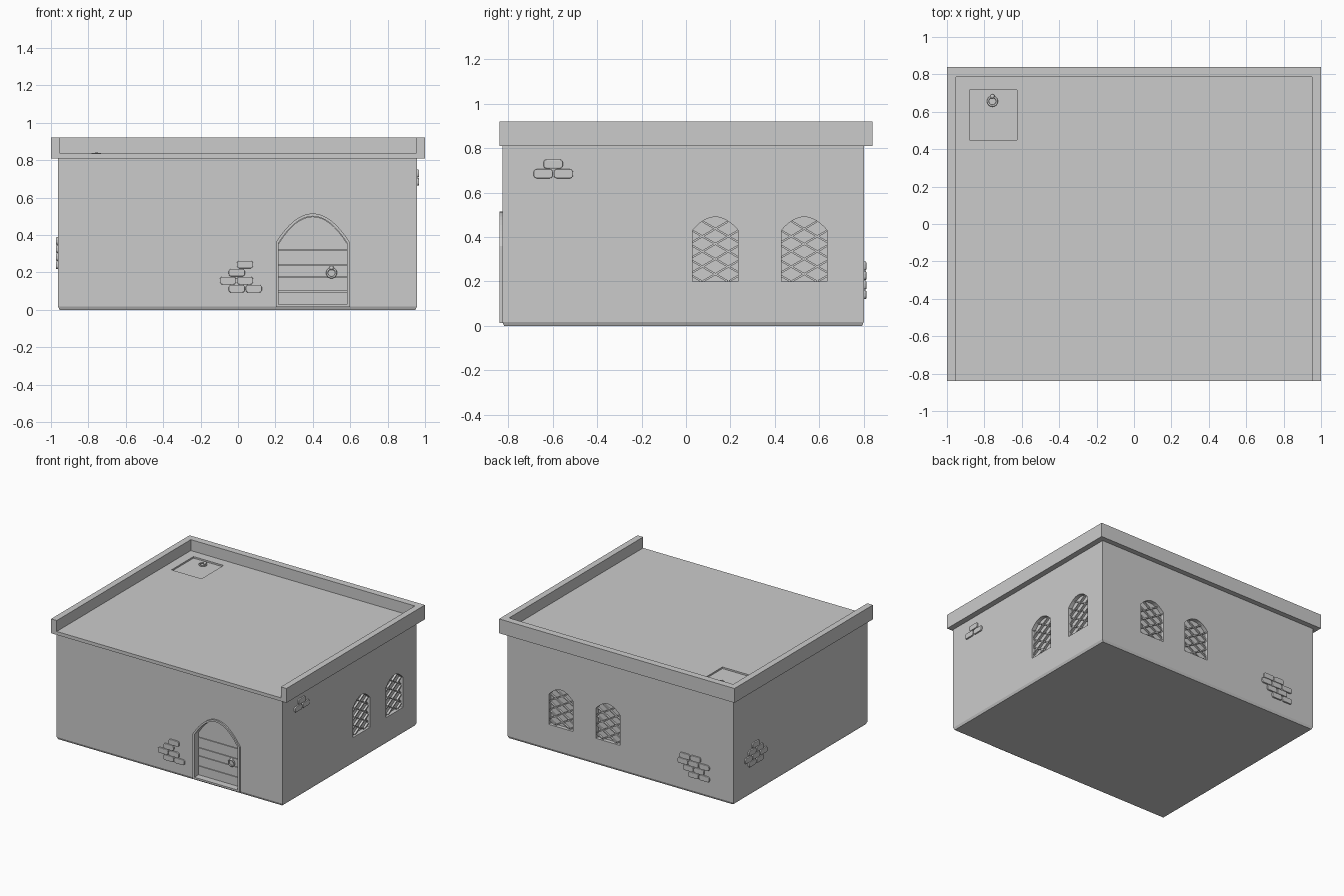
import bpy, bmesh, math
from mathutils import Matrix, Vector

if "Cube" in bpy.data.objects:
    bpy.data.objects.remove(bpy.data.objects["Cube"])

T, RZ = Matrix.Translation, lambda a: Matrix.Rotation(math.radians(a), 4, 'Z')
# Wall frames: local x runs along the wall, -y points outward, z is up
FRONT = T((0, -0.826, 0))
RIGHT = T((0.957, 0, 0)) @ RZ(90)
BACK = T((0, 0.80, 0)) @ RZ(180)
LEFT = T((-0.962, 0, 0)) @ RZ(-90)
ROOF = T((0, 0, 0.836)) @ Matrix.Rotation(math.radians(-90), 4, 'X')


def finish(name, bm):
    bmesh.ops.recalc_face_normals(bm, faces=bm.faces)
    me = bpy.data.meshes.new(name)
    bm.to_mesh(me)
    bm.free()
    ob = bpy.data.objects.new(name, me)
    bpy.context.collection.objects.link(ob)
    return ob


def prism(bm, outline, d0, d1, m):
    """Closed prism of a (u, z) outline between depths d0 and d1."""
    a = [bm.verts.new(m @ Vector((u, d0, z))) for u, z in outline]
    b = [bm.verts.new(m @ Vector((u, d1, z))) for u, z in outline]
    bm.faces.new(a)
    bm.faces.new(b[::-1])
    for i in range(len(a)):
        j = (i + 1) % len(a)
        bm.faces.new((a[i], a[j], b[j], b[i]))


def band(bm, outer, inner, d0, d1, m):
    """Frame between two matching outlines."""
    loops = [[bm.verts.new(m @ Vector((u, d, z))) for u, z in o]
             for o, d in ((outer, d0), (inner, d0), (inner, d1), (outer, d1))]
    n = len(outer)
    for k in range(4):
        p, q = loops[k], loops[(k + 1) % 4]
        for i in range(n):
            j = (i + 1) % n
            bm.faces.new((p[i], p[j], q[j], q[i]))


def rect(u0, u1, z0, z1):
    return [(u0, z0), (u1, z0), (u1, z1), (u0, z1)]


def arch(c, w, z0, spring, top, n=16):
    pts = [(c - w, z0), (c + w, z0)]
    for i in range(n + 1):
        t = 1 - 2 * i / n
        pts.append((c + w * t, spring + (top - spring) * (1 - abs(t) ** 2)))
    return pts


def cut(target, bm):
    cutter = finish("cutter", bm)
    cutter.hide_render = True
    mod = target.modifiers.new("cut", 'BOOLEAN')
    mod.operation, mod.solver, mod.object = 'DIFFERENCE', 'EXACT', cutter
    bpy.context.view_layer.objects.active = target
    bpy.ops.object.modifier_apply(modifier=mod.name)
    bpy.data.objects.remove(cutter)


# Wall block with a slightly tucked-in foot
bm = bmesh.new()
rings = []
for z, s in ((0, 0.008), (0.018, 0), (0.82, 0)):
    rings.append([bm.verts.new((x, y, z)) for x, y in (
        (-0.962 + s, -0.826 + s), (0.957 - s, -0.826 + s),
        (0.957 - s, 0.80 - s), (-0.962 + s, 0.80 - s))])
bm.faces.new(rings[0])
bm.faces.new(rings[2])
for a, b in zip(rings, rings[1:]):
    for i in range(4):
        j = (i + 1) % 4
        bm.faces.new((a[i], a[j], b[j], b[i]))
walls = finish("walls", bm)

# Openings for windows and door
W, SILL, SPRING, TOP, DEEP = 0.103, 0.20, 0.43, 0.49, 0.03
windows = [(RIGHT, 0.132), (RIGHT, 0.532), (BACK, -0.503), (BACK, -0.103)]
door_in = arch(0.40, 0.184, 0.028, 0.355, 0.500)
door_out = arch(0.40, 0.198, 0.014, 0.360, 0.515)
bm = bmesh.new()
for m, c in windows:
    prism(bm, arch(c, W, SILL, SPRING, TOP), -0.05, DEEP, m)
prism(bm, door_in, -0.05, 0.05, FRONT)
cut(walls, bm)

# Window lattice: crossed bars clipped to the arch
SLOPE = 0.58


def inside(u, z):
    return abs(u) <= W and SILL <= z <= SPRING + (TOP - SPRING) * (1 - (u / W) ** 2)


bm = bmesh.new()
for m, c in windows:
    for s in (-SLOPE, SLOPE):
        for k in range(-2, 8):
            z0 = 0.165 + 0.068 * k
            us = [u for u in (W * (i / 60 - 1) for i in range(121)) if inside(u, z0 + s * u)]
            if len(us) > 4:
                a, b, h = us[0], us[-1], 0.005
                d = 0.014 if s > 0 else 0.017
                prism(bm, [(c + a, z0 + s * a - h), (c + b, z0 + s * b - h),
                           (c + b, z0 + s * b + h), (c + a, z0 + s * a + h)], d, DEEP + 0.002, m)
finish("window_lattice", bm)

# Door surround
bm = bmesh.new()
band(bm, door_out, door_in, -0.012, 0.004, FRONT)
finish("door_frame", bm)

# Door boards, the last one arched
bm = bmesh.new()
levels = [0.029, 0.10, 0.177, 0.24, 0.32]
for a, b in zip(levels, levels[1:]):
    prism(bm, rect(0.217, 0.583, a, b - 0.004), 0.038, 0.052, FRONT)
prism(bm, arch(0.40, 0.183, 0.32, 0.354, 0.498), 0.038, 0.052, FRONT)
finish("door_boards", bm)

# Roof slab with a parapet on three sides, open to the front
bm = bmesh.new()
prism(bm, rect(-1, 1, 0.81, 0.92), -0.84, 0.84, Matrix())
roof = finish("roof", bm)
bm = bmesh.new()
prism(bm, rect(-0.952, 0.952, 0.836, 1.0), -0.9, 0.787, Matrix())
cut(roof, bm)

# Roof hatch sunk into the slab
bm = bmesh.new()
prism(bm, rect(-0.88, -0.625, 0.45, 0.717), -0.03, 0.012, ROOF)
cut(roof, bm)


def ring_handle(name, m, u, z, d):
    """Pull ring hanging from a small round stud."""
    bpy.ops.mesh.primitive_torus_add(major_radius=0.024, minor_radius=0.0055,
                                     major_segments=24, minor_segments=8)
    ring = bpy.context.object
    ring.name = name + "_ring"
    ring.matrix_world = m @ T((u, d - 0.006, z)) @ Matrix.Rotation(math.pi / 2, 4, 'X')
    bpy.ops.object.shade_smooth()
    bpy.ops.mesh.primitive_uv_sphere_add(segments=16, ring_count=8, radius=0.012)
    stud = bpy.context.object
    stud.name = name + "_stud"
    stud.matrix_world = m @ T((u, d - 0.005, z + 0.026))
    bpy.ops.object.shade_smooth()


ring_handle("door_handle", FRONT, 0.50, 0.197, 0.038)
ring_handle("hatch_handle", ROOF, -0.757, 0.656, 0.010)


# Exposed brick patches: each row is (start, base height, count)
def bricks(name, m, rows):
    bm = bmesh.new()
    for u, z, n in rows:
        for k in range(n):
            a, w, h, r = u + k * 0.091, 0.087, 0.041, 0.014
            pts = []
            for cx, cz, q in ((a + w - r, z + h - r, 0), (a + r, z + h - r, 1),
                              (a + r, z + r, 2), (a + w - r, z + r, 3)):
                for i in range(4):
                    t = math.pi / 2 * (q + i / 3)
                    pts.append((cx + r * math.cos(t), cz + r * math.sin(t)))
            prism(bm, pts, -0.011, 0.004, m)
    ob = finish(name, bm)
    mod = ob.modifiers.new("soft_edges", 'BEVEL')
    mod.width, mod.segments, mod.limit_method = 0.004, 2, 'ANGLE'
    mod.angle_limit = math.radians(50)


bricks("front_bricks", FRONT, [(-0.006, 0.221, 1), (-0.05, 0.178, 1),
                               (-0.097, 0.135, 2), (-0.05, 0.092, 2)])
bricks("right_bricks", RIGHT, [(-0.641, 0.708, 1), (-0.686, 0.664, 2)])
bricks("back_bricks", BACK, [(0.51, 0.249, 2), (0.493, 0.206, 3),
                             (0.54, 0.163, 2), (0.585, 0.12, 2)])
bricks("left_bricks", LEFT, [(-0.575, 0.347, 1), (-0.62, 0.304, 2),
                             (-0.665, 0.261, 3), (-0.62, 0.218, 2)])
